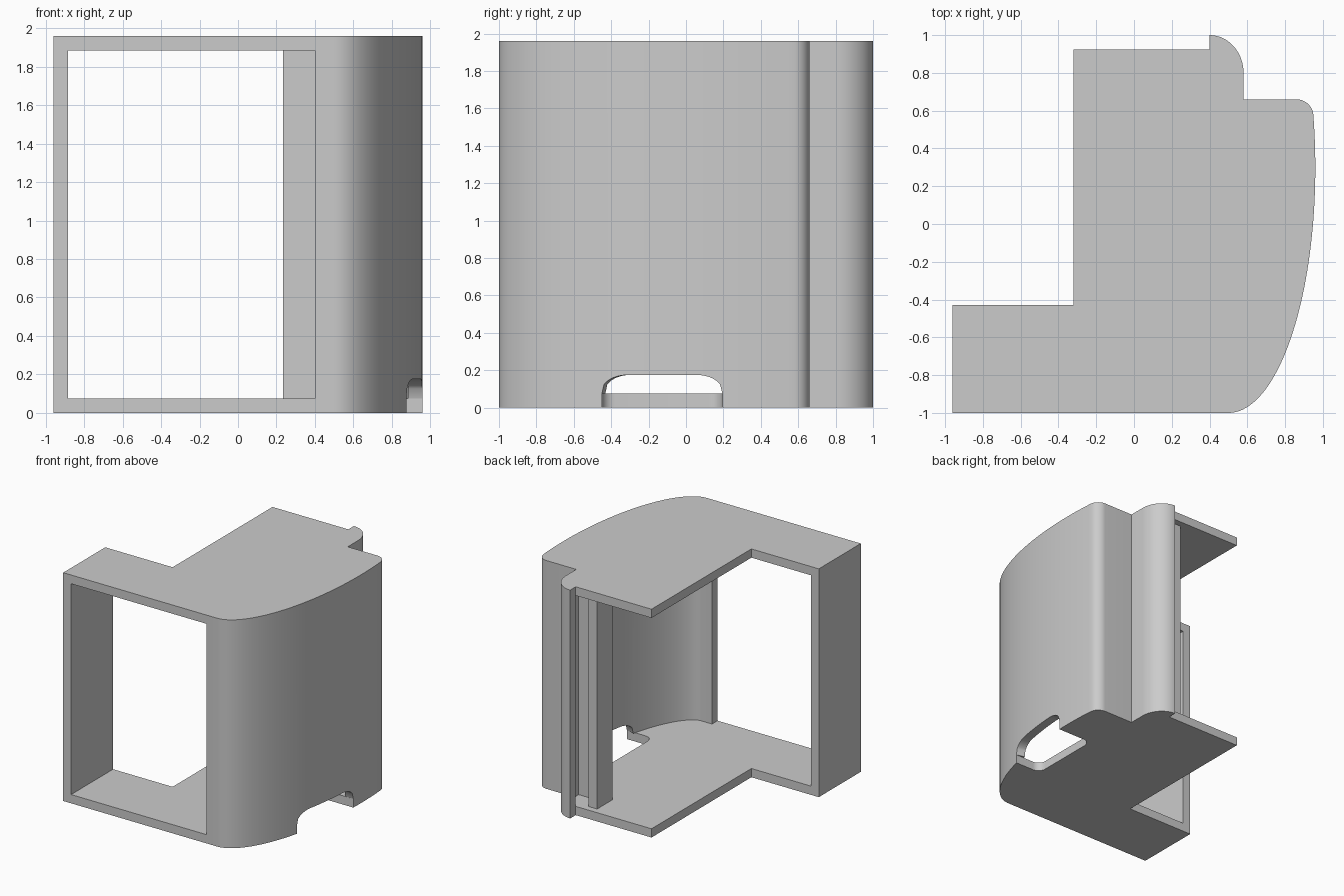
import bpy, bmesh
from math import sin, cos, asin, sqrt, degrees, radians
from mathutils import Vector

cube = bpy.data.objects.get("Cube")
if cube:
    bpy.data.objects.remove(cube, do_unlink=True)

H, T = 1.96, 0.075          # overall height, wall thickness
Y0, Y1 = -0.45, 0.195       # ends of the cable slot

grey = bpy.data.materials.new("light_grey")
grey.use_nodes = True
colour = (0.6, 0.6, 0.6, 1)
grey.diffuse_color = colour
grey.node_tree.nodes["Principled BSDF"].inputs["Base Color"].default_value = colour


def arc(cx, cy, rx, ry, a0, a1, n):
    """Points along an elliptical arc, angles in degrees."""
    angles = [radians(a0 + (a1 - a0) * i / n) for i in range(n + 1)]
    return [(cx + rx * cos(a), cy + ry * sin(a)) for a in angles]


def solid(name, rings):
    """Closed solid skinned over rings of equal point count."""
    bm = bmesh.new()
    rings = [[bm.verts.new(p) for p in ring] for ring in rings]
    bm.faces.new(rings[0][::-1])
    bm.faces.new(rings[-1])
    for low, high in zip(rings, rings[1:]):
        for i in range(len(low)):
            bm.faces.new((low[i - 1], low[i], high[i], high[i - 1]))
    # Point every face outward
    if bm.calc_volume(signed=True) < 0:
        bmesh.ops.reverse_faces(bm, faces=bm.faces[:])
    mesh = bpy.data.meshes.new(name)
    bm.to_mesh(mesh)
    bm.free()
    mesh.materials.append(grey)
    ob = bpy.data.objects.new(name, mesh)
    bpy.context.collection.objects.link(ob)
    bpy.ops.object.select_all(action="DESELECT")
    ob.select_set(True)
    bpy.context.view_layer.objects.active = ob
    bpy.ops.object.shade_smooth_by_angle(angle=radians(30))


def prism(name, outline, z0, z1):
    solid(name, [[(x, y, z) for x, y in outline] for z in (z0, z1)])


def inset(path, d):
    """Offset an open path to its left by d with mitred corners."""
    pts = [Vector(p) for p in path]
    out = []
    for i, p in enumerate(pts):
        a = (p - pts[i - 1]).normalized() if i else None
        b = (pts[i + 1] - p).normalized() if i < len(pts) - 1 else None
        a, b = a or b, b or a
        na, nb = Vector((-a.y, a.x)), Vector((-b.y, b.x))
        out.append(tuple(p + (na + nb) * d / (1 + na.dot(nb))))
    return out


def slot_top(y):
    """Height of the wall's lower edge: arched over the cable slot."""
    edge = min(y - Y0, Y1 - y)
    if edge < 1e-4:
        return T
    u = max(0, 1 - edge / 0.14)
    return 0.09 + 0.085 * sqrt(1 - u * u)


# Outer line of the curved side wall, front to back, with points at the slot ends
bow = (0.5, 0.3, 0.46, 1.3)
a0, a1 = (degrees(asin((y - bow[1]) / bow[3])) for y in (Y0, Y1))
front = [(0.4, -1)] + arc(*bow, -90, a0, 24)
middle = arc(*bow, a0, a1, 50)
back = arc(*bow, a1, 11.5, 8)
back += arc(0.86, 0.57, 0.09, 0.09, 10, 90, 10)
back += [(0.58, 0.66)]
back += arc(0.4, 0.8, 0.18, 0.2, 0, 90, 14)
side = front + middle[1:-1] + back
plate_edge = [(0.4, 0.925), (-0.32, 0.925), (-0.32, -0.43), (-0.96, -0.43), (-0.96, -1)]

# Roof, and floor with the rounded cable notch
prism("roof", side + plate_edge, H - T, H)
notch = arc(0.70, Y0 + 0.07, 0.07, 0.07, 270, 180, 8)
notch += arc(0.70, Y1 - 0.07, 0.07, 0.07, 180, 90, 8)
prism("floor", front + notch + back + plate_edge, 0, T)

# Curved side wall with the slot arched into its lower edge
inner = inset(side, T)
inner[0], inner[-1] = (0.4, -1 + T), (0.4, 1 - T)
solid("curved_side_wall", [
    [(*p, slot_top(p[1])), (*p, H - T), (*q, H - T), (*q, slot_top(p[1]))]
    for p, q in zip(side, inner)])

# Flat wall on the other side
x0 = -0.96
prism("flat_side_wall", [(x0, -1), (x0 + T, -1), (x0 + T, -0.43), (x0, -0.43)], T, H - T)

# L-shaped guide rail standing inside the rear channel
rail = [(0.235, 0.66), (0.52, 0.66), (0.52, 0.735), (0.315, 0.735), (0.315, 0.87), (0.235, 0.87)]
prism("rear_guide_rail", rail, T, H - T)
